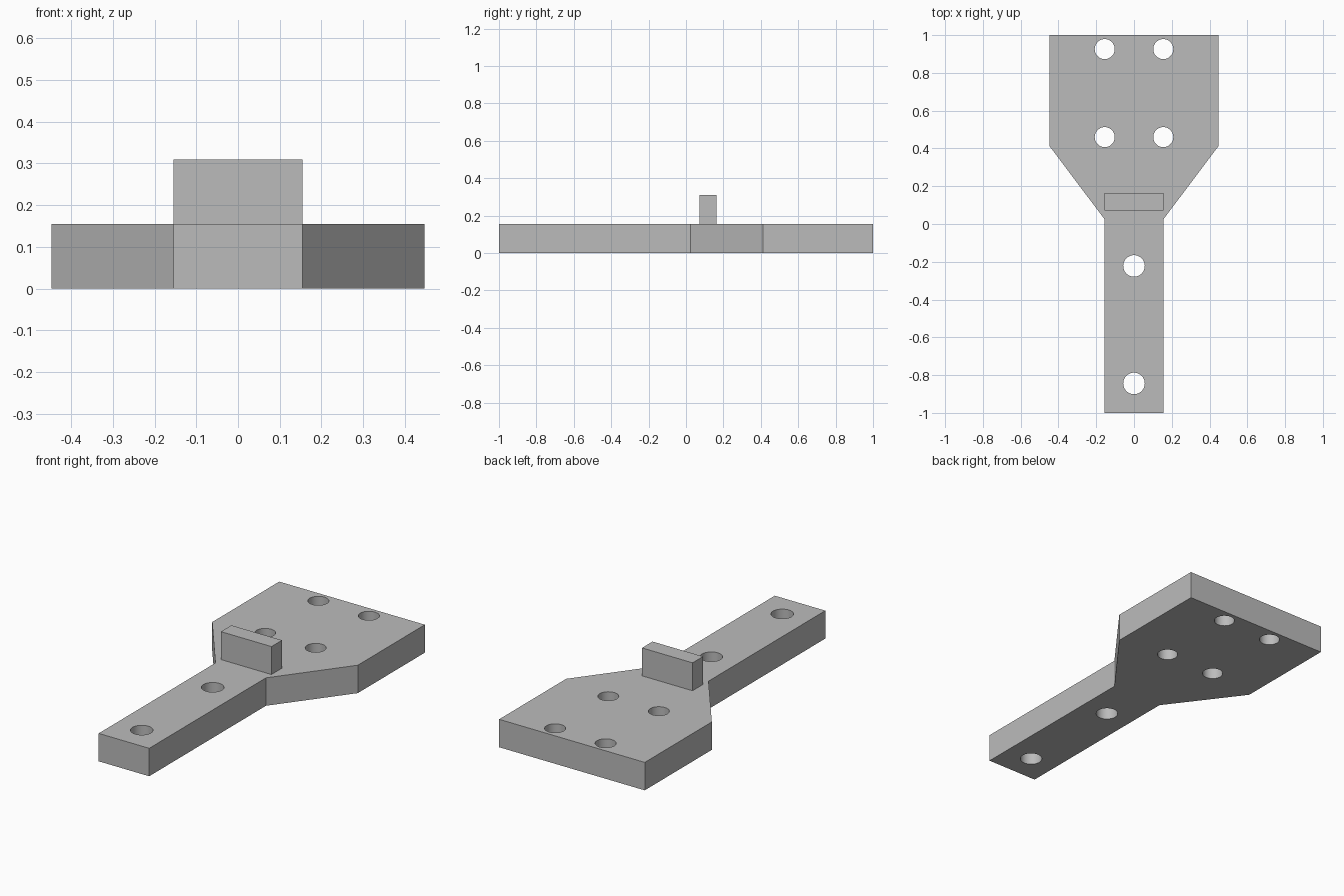
import bpy, bmesh

cube = bpy.data.objects.get("Cube")
if cube:
    bpy.data.objects.remove(cube, do_unlink=True)

THICK = 0.155   # plate thickness
STEM = 0.155    # half width of the stem
HEAD = 0.447    # half width of the head

grey = bpy.data.materials.new("plain_grey")
grey.use_nodes = True
grey.diffuse_color = (0.5, 0.5, 0.5, 1)
grey.node_tree.nodes["Principled BSDF"].inputs["Base Color"].default_value = (0.5, 0.5, 0.5, 1)


def make_object(name, bm):
    bmesh.ops.recalc_face_normals(bm, faces=bm.faces)
    mesh = bpy.data.meshes.new(name)
    bm.to_mesh(mesh)
    bm.free()
    mesh.materials.append(grey)
    obj = bpy.data.objects.new(name, mesh)
    bpy.context.collection.objects.link(obj)
    return obj


def prism(name, outline, z0, z1):
    """Extrude a flat outline straight up."""
    bm = bmesh.new()
    face = bm.faces.new([bm.verts.new((x, y, z0)) for x, y in outline])
    top = bmesh.ops.extrude_face_region(bm, geom=[face])["geom"]
    verts = [v for v in top if isinstance(v, bmesh.types.BMVert)]
    bmesh.ops.translate(bm, verts=verts, vec=(0, 0, z1 - z0))
    return make_object(name, bm)


# Paddle-shaped plate: narrow stem in front, tapering out to a wide head
right_side = [(STEM, -1), (STEM, 0.024), (HEAD, 0.412), (HEAD, 1)]
left_side = [(-x, y) for x, y in reversed(right_side)]
plate = prism("mounting_plate", right_side + left_side, 0, THICK)

# Drilled holes: two along the stem, four in the head
holes = [(0, y, 0.057) for y in (-0.844, -0.222)]
holes += [(x, y, 0.053) for x in (-STEM, STEM) for y in (0.46, 0.926)]
bm = bmesh.new()
for x, y, radius in holes:
    ring = bmesh.ops.create_cone(bm, cap_ends=True, segments=48, radius1=radius,
                                 radius2=radius, depth=1)["verts"]
    bmesh.ops.translate(bm, verts=ring, vec=(x, y, 0))
drills = make_object("hole_cutters", bm)
drills.hide_render = True

cut = plate.modifiers.new("holes", 'BOOLEAN')
cut.operation = 'DIFFERENCE'
cut.solver = 'EXACT'
cut.object = drills
bpy.context.view_layer.objects.active = plate
plate.select_set(True)
bpy.ops.object.modifier_apply(modifier=cut.name)
bpy.data.objects.remove(drills, do_unlink=True)
bpy.ops.object.shade_smooth_by_angle(angle=0.5)

# Upright stop across the neck
prism("stop_tab", [(-STEM, 0.072), (STEM, 0.072), (STEM, 0.164), (-STEM, 0.164)],
      THICK, 2 * THICK)
